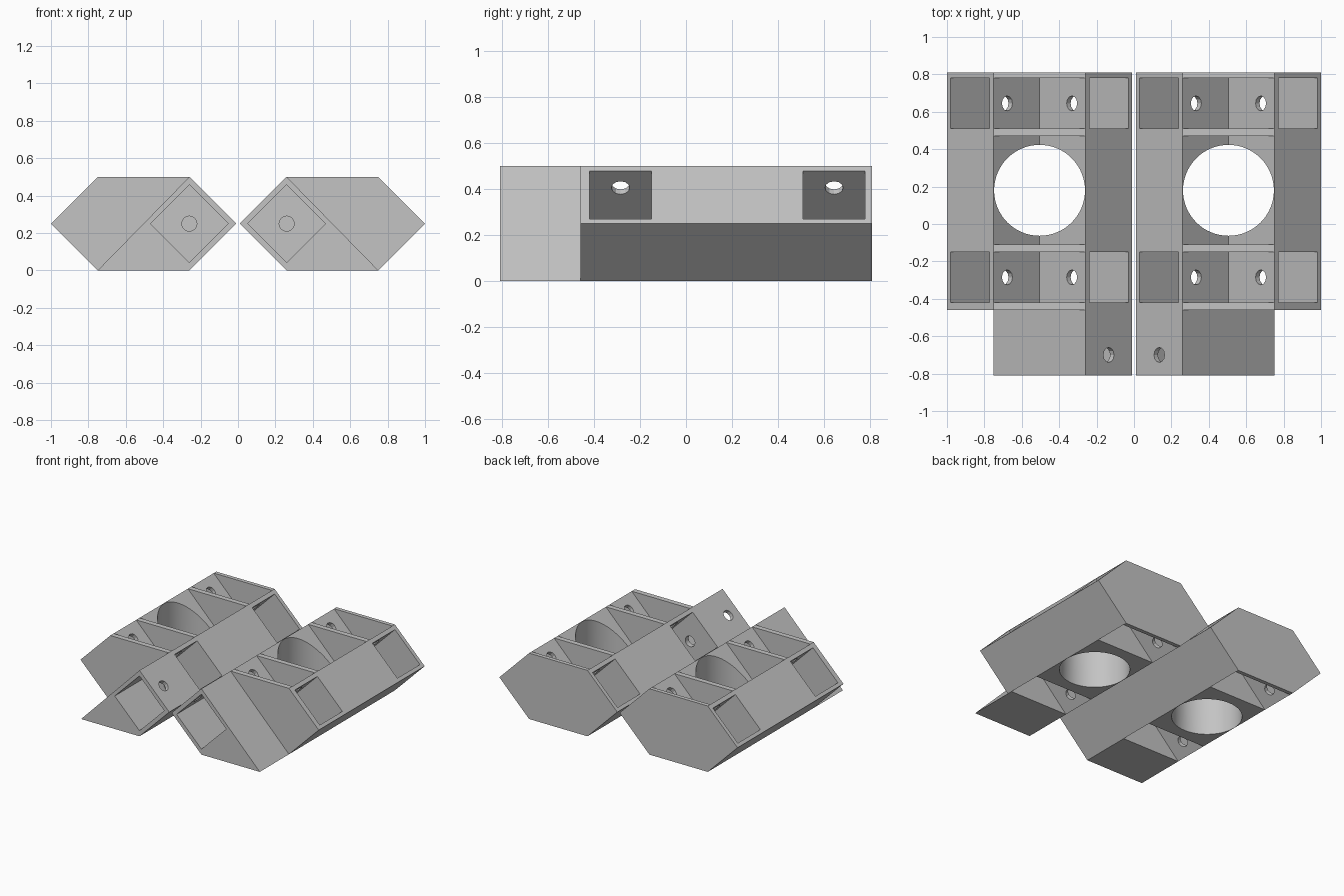
import bpy, bmesh, math
from mathutils import Vector, Matrix

cube = bpy.data.objects.get("Cube")
if cube:
    bpy.data.objects.remove(cube, do_unlink=True)

grey = bpy.data.materials.new("plain grey")
grey.use_nodes = True
colour = (0.55, 0.55, 0.55, 1)
grey.diffuse_color = colour
grey.node_tree.nodes["Principled BSDF"].inputs["Base Color"].default_value = colour


def prism(bm, profile, y0, y1):
    """Extrude an x-z profile along y."""
    a = [bm.verts.new((x, y0, z)) for x, z in profile]
    b = [bm.verts.new((x, y1, z)) for x, z in profile]
    n = len(profile)
    faces = [bm.faces.new(a), bm.faces.new(b)]
    for i in range(n):
        j = (i + 1) % n
        faces.append(bm.faces.new((a[i], a[j], b[j], b[i])))
    bmesh.ops.recalc_face_normals(bm, faces=faces)


def rod(bm, centre, axis, radius, length, sides):
    turn = Vector(axis).to_track_quat('Z', 'Y').to_matrix().to_4x4()
    bmesh.ops.create_cone(bm, cap_ends=True, segments=sides, radius1=radius,
                          radius2=radius, depth=length,
                          matrix=Matrix.Translation(centre) @ turn)


def to_object(bm, name):
    mesh = bpy.data.meshes.new(name)
    bm.to_mesh(mesh)
    bm.free()
    mesh.materials.append(grey)
    ob = bpy.data.objects.new(name, mesh)
    bpy.context.collection.objects.link(ob)
    return ob


def cut(ob, bm):
    """Subtract the shapes in bm from ob."""
    cutter = to_object(bm, "cutter")
    cutter.hide_render = True
    mod = ob.modifiers.new("cut", 'BOOLEAN')
    mod.operation = 'DIFFERENCE'
    mod.solver = 'EXACT'
    mod.object = cutter
    bpy.context.view_layer.update()
    graph = bpy.context.evaluated_depsgraph_get()
    result = bpy.data.meshes.new_from_object(ob.evaluated_get(graph))
    ob.modifiers.clear()
    ob.data = result
    bpy.data.objects.remove(cutter, do_unlink=True)


def finish(ob):
    """Shade and mirror the part to the other side."""
    bpy.ops.object.select_all(action='DESELECT')
    ob.select_set(True)
    bpy.context.view_layer.objects.active = ob
    bpy.ops.object.shade_smooth_by_angle(angle=math.radians(20))
    twin = ob.copy()
    twin.data = ob.data.copy()
    twin.name = ob.name.replace("left", "right")
    bpy.context.collection.objects.link(twin)
    twin.data.transform(Matrix.Scale(-1, 4, (1, 0, 0)))
    twin.data.flip_normals()


# Main dimensions
IN, LO, MID, HI, OUT = 0.01, 0.26, 0.505, 0.75, 1.0
TOP, HALF = 0.5, 0.25
FRONT, STEP, BACK = -0.81, -0.46, 0.81
BAYS = [(-0.42, -0.15), (0.51, 0.78)]
MIDDLE = (-0.11, 0.47)
S = math.sqrt(0.5)

# Hexagonal body
bm = bmesh.new()
prism(bm, [(LO, TOP), (HI, TOP), (OUT, HALF), (HI, 0), (LO, 0), (IN, HALF)], STEP, BACK)
body = to_object(bm, "left_body")

# V grooves, and the open square bays in both sloping tubes
bm = bmesh.new()
for y0, y1 in BAYS + [MIDDLE]:
    prism(bm, [(LO, 0.6), (LO, TOP), (MID, HALF + 0.002), (HI, TOP), (HI, 0.6)], y0, y1)
h, reach = 0.148, 0.25
for y0, y1 in BAYS:
    prism(bm, [(LO, -0.1), (LO, 0), (MID, HALF - 0.002), (HI, 0), (HI, -0.1)], y0, y1)
    for cx, side in ((LO - 0.003, -1), (HI + 0.003, 1)):
        corners = [(-h, -h), (reach, -h), (reach, h), (-h, h)]
        prism(bm, [(cx + side * S * (d - e), HALF + S * (d + e)) for d, e in corners], y0, y1)
cut(body, bm)

# Large round opening, screw holes and the cable hole in the front wall
bm = bmesh.new()
rod(bm, (MID, 0.18, HALF), (0, 0, 1), 0.243, 1.2, 64)
for y0, y1 in BAYS:
    for side in (-1, 1):
        for up in (-1, 1):
            centre = (MID + side * 0.183, (y0 + y1) / 2, HALF + up * 0.167)
            rod(bm, centre, (-side, 0, up), 0.04, 0.09, 12)
rod(bm, (LO, -0.44, HALF), (0, 1, 0), 0.04, 0.12, 24)
cut(body, bm)
finish(body)

# Front extension with its open square pocket
bm = bmesh.new()
prism(bm, [(IN, HALF), (LO, TOP), (HI, 0), (LO, 0)], FRONT, STEP)
nose = to_object(bm, "left_front_socket")
p = 0.208
bm = bmesh.new()
prism(bm, [(LO - p, HALF), (LO, HALF + p), (LO + p, HALF), (LO, HALF - p)],
      FRONT - 0.1, STEP + 0.1)
cut(nose, bm)
bm = bmesh.new()
rod(bm, (0.145, -0.7, 0.365), (-1, 0, 1), 0.04, 0.12, 12)
cut(nose, bm)
finish(nose)
